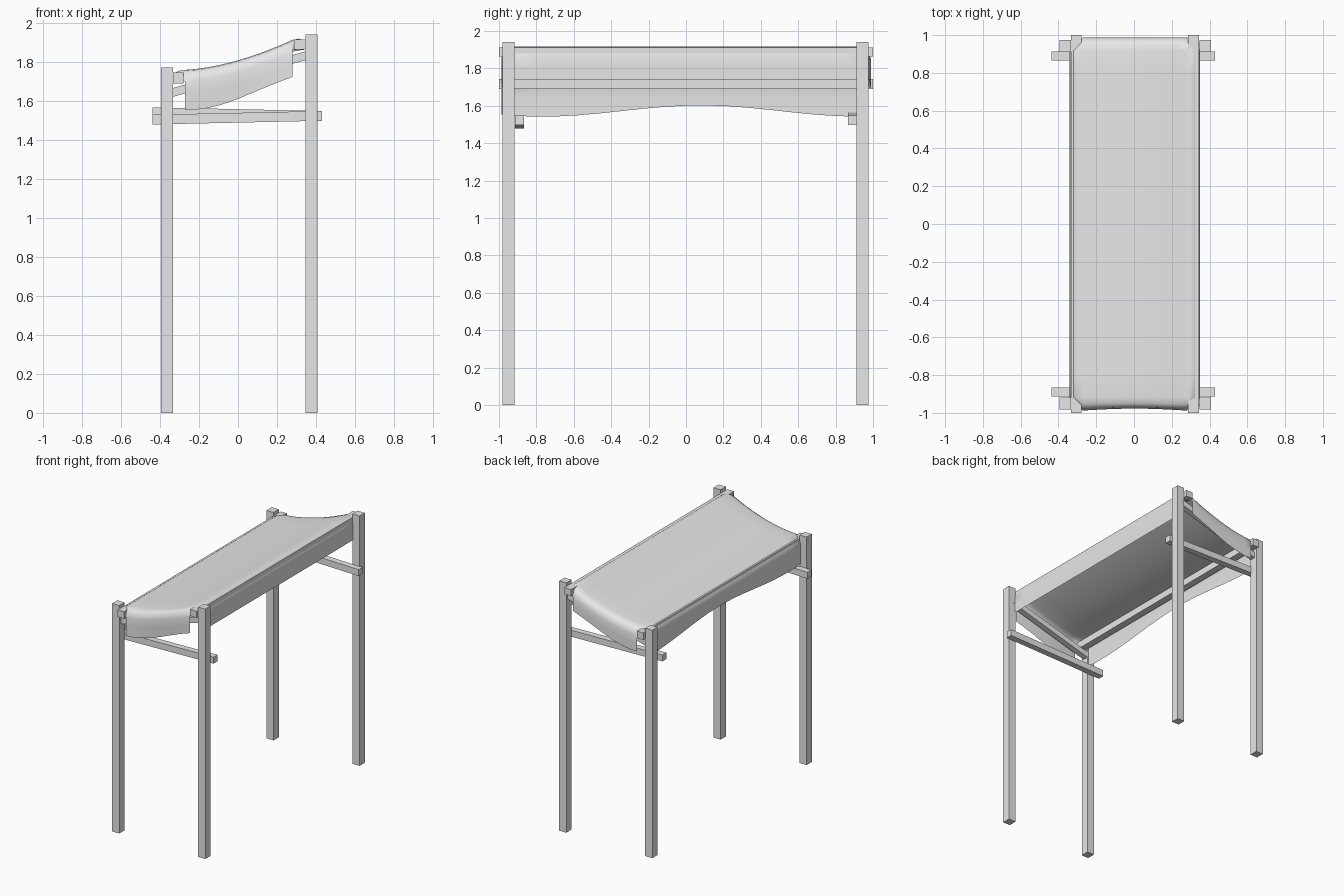
import bpy, bmesh, math

old = bpy.data.objects.get("Cube")
if old:
    bpy.data.objects.remove(old, do_unlink=True)

grey = bpy.data.materials.new("plain_grey")
grey.use_nodes = True
grey.diffuse_color = (0.8, 0.8, 0.8, 1)
grey.node_tree.nodes["Principled BSDF"].inputs["Base Color"].default_value = (0.8, 0.8, 0.8, 1)


def finish(name, bm):
    mesh = bpy.data.meshes.new(name)
    bm.normal_update()
    bm.to_mesh(mesh)
    bm.free()
    mesh.materials.append(grey)
    obj = bpy.data.objects.new(name, mesh)
    bpy.context.collection.objects.link(obj)
    return obj


def beam(name, start, end, axis, width=0.06, depth=0.06):
    """Square timber between two points, its ends cut square to the axis."""
    bm = bmesh.new()
    bmesh.ops.create_cube(bm, size=1)
    a, b = [i for i in range(3) if i != axis]
    for v in bm.verts:
        side = v.co.copy()
        v.co = end if side[axis] > 0 else start
        v.co[a] += side[a] * width
        v.co[b] += side[b] * depth
    return finish(name, bm)


# Posts: low on one long side, high on the other
for x, top, side in ((-0.363, 1.77, "low"), (0.376, 1.94, "high")):
    for y, end in ((-0.95, "front"), (0.943, "back")):
        beam(f"{end}_{side}_post", (x, y, 0), (x, y, top), 2, 0.061, 0.064)

# Long rails on the inner faces of the posts
beam("low_rail", (-0.306, -1, 1.716), (-0.306, 1, 1.716), 1, 0.054, 0.055)
beam("high_rail", (0.316, -1, 1.888), (0.316, 1, 1.888), 1, 0.058, 0.05)

# Sloping end beams under the rails and cross bars inside the posts
for y, end, left, right in ((-0.94, "front", 1.503, 1.522), (0.935, "back", 1.541, 1.522)):
    beam(f"{end}_sloping_beam", (-0.36, y, 1.635), (0.375, y, 1.838), 0, 0.045, 0.045)
    bar_y = math.copysign(0.89, y)
    beam(f"{end}_cross_bar", (-0.437, bar_y, left), (0.43, bar_y, right), 0, 0.048, 0.05)

# Canopy cloth: sagging sheet with rounded edges and four hanging flaps
HEM = [(0.07, 0), (0.035, 0.005), (0.012, 0.02), (0, 0.06), (0, 0.12), (0, 0.185)]
FOLD = len(HEM) - 1


def stations(half, count):
    """Positions and drops across the sheet, hem to hem."""
    inner = half - HEM[0][0]
    low = [(-half + inset, drop) for inset, drop in reversed(HEM)]
    mid = [(-inner + 2 * inner * i / count, 0) for i in range(1, count)]
    return low + mid + [(half - inset, drop) for inset, drop in HEM]


def slope(x):
    t = min(max((x + 0.3) / 0.6, 0), 1)
    return 1.757 + 0.166 * t ** 1.7


across, along = stations(0.346, 10), stations(0.988, 16)
nx, ny = len(across), len(along)


def depth_in_hem(i, n):
    return max(FOLD - i, i - (n - 1 - FOLD), 0)


bm = bmesh.new()
grid = {}
for i, (x, drop_x) in enumerate(across):
    for j, (y, drop_y) in enumerate(along):
        hx, hy = depth_in_hem(i, nx), depth_in_hem(j, ny)
        if hx and hy:
            continue
        z = slope(x) - drop_x - drop_y
        py = y
        if hx == FOLD and x < 0:          # wavy lower edge of the low flap
            z += 0.03 * math.cos(math.pi * (y - 0.08) / 0.85)
        if hy and y < 0:                  # front edge bows inward
            py += 0.018 * math.cos(math.pi * x / 0.56) * hy / FOLD
        if hy == FOLD:                    # ragged end flaps
            z += 0.012 * math.sin(9 * x) + (0.012 if y > 0 else -0.012)
        grid[i, j] = bm.verts.new((x + 0.004, py, z))

for i in range(nx - 1):
    for j in range(ny - 1):
        keys = [(i, j), (i + 1, j), (i + 1, j + 1), (i, j + 1)]
        if all(k in grid for k in keys):
            bm.faces.new([grid[k] for k in keys])

# Chamfered corners joining neighbouring flaps at the fold
for ci, si in ((FOLD, -1), (nx - 1 - FOLD, 1)):
    for cj, sj in ((FOLD, -1), (ny - 1 - FOLD, 1)):
        for k in range(3):
            keys = [(ci + si * k, cj), (ci + si * (k + 1), cj),
                    (ci, cj + sj * (k + 1)), (ci, cj + sj * k)]
            loop = list(dict.fromkeys(grid[key] for key in keys))
            bm.faces.new(loop if si * sj > 0 else loop[::-1])

bmesh.ops.recalc_face_normals(bm, faces=bm.faces)
if sum(f.normal.z for f in bm.faces) < 0:
    bmesh.ops.reverse_faces(bm, faces=bm.faces)
cloth = finish("canopy_cloth", bm)
bpy.ops.object.select_all(action="DESELECT")
cloth.select_set(True)
bpy.context.view_layer.objects.active = cloth
bpy.ops.object.shade_smooth_by_angle(angle=math.radians(50))
